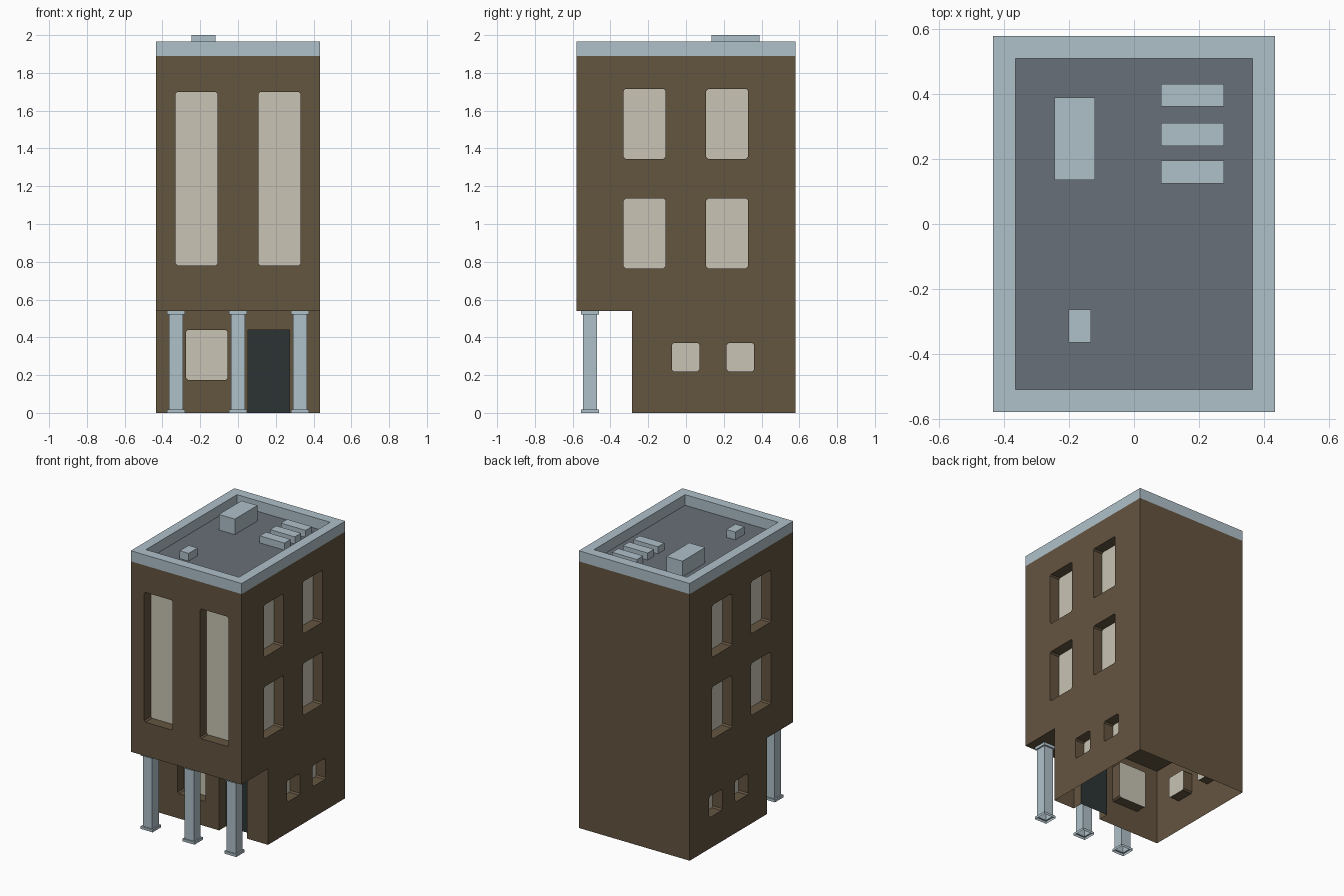
import bpy, bmesh

if "Cube" in bpy.data.objects:
    bpy.data.objects.remove(bpy.data.objects["Cube"])


def material(name, rgb):
    m = bpy.data.materials.new(name)
    m.diffuse_color = (*rgb, 1)
    m.use_nodes = True
    m.node_tree.nodes["Principled BSDF"].inputs["Base Color"].default_value = m.diffuse_color
    return m


BROWN = material("brown_wall", (0.127, 0.089, 0.051))
TRIM = material("pale_blue_trim", (0.429, 0.527, 0.584))
ROOF = material("grey_roof", (0.138, 0.162, 0.188))
PANE = material("cream_window", (0.578, 0.552, 0.456))
DOOR = material("dark_door", (0.025, 0.034, 0.034))

X, Y, MID, EAVE, TOP = 0.435, 0.58, 0.54, 1.89, 1.965
SHOP_Y, DEPTH = -0.285, 0.075


def finish(name, bm, mats):
    bmesh.ops.recalc_face_normals(bm, faces=bm.faces)
    me = bpy.data.meshes.new(name)
    bm.to_mesh(me)
    bm.free()
    for m in mats:
        me.materials.append(m)
    ob = bpy.data.objects.new(name, me)
    bpy.context.collection.objects.link(ob)
    return ob


def add_prism(bm, ring_a, ring_b):
    a = [bm.verts.new(p) for p in ring_a]
    b = [bm.verts.new(p) for p in ring_b]
    bm.faces.new(a)
    bm.faces.new(b[::-1])
    for i in range(len(a)):
        j = (i + 1) % len(a)
        bm.faces.new((a[i], b[i], b[j], a[j]))


def add_box(bm, x0, x1, y0, y1, z0, z1):
    r = [(x0, y0), (x1, y0), (x1, y1), (x0, y1)]
    add_prism(bm, [(*p, z0) for p in r], [(*p, z1) for p in r])


def outline(u0, u1, z0, z1, c=0.01):
    # opening with slightly clipped corners
    if c == 0:
        return [(u0, z0), (u1, z0), (u1, z1), (u0, z1)]
    return [(u0 + c, z0), (u1 - c, z0), (u1, z0 + c), (u1, z1 - c),
            (u1 - c, z1), (u0 + c, z1), (u0, z1 - c), (u0, z0 + c)]


def side_opening(bm, *o):
    for s in (-1, 1):
        pts = outline(*o)
        add_prism(bm, [(s * (X - DEPTH), u, z) for u, z in pts],
                  [(s * (X + 0.1), u, z) for u, z in pts])


def front_opening(bm, wall_y, *o):
    pts = outline(*o)
    add_prism(bm, [(u, wall_y + DEPTH, z) for u, z in pts],
              [(u, wall_y - 0.1, z) for u, z in pts])


def carve(ob, cutter_bm, wall_y):
    # cut the recesses, then colour their back faces
    cut = finish("opening_cutter", cutter_bm, [])
    mod = ob.modifiers.new("openings", 'BOOLEAN')
    mod.operation, mod.solver, mod.object = 'DIFFERENCE', 'EXACT', cut
    bpy.context.view_layer.objects.active = ob
    bpy.ops.object.modifier_apply(modifier=mod.name)
    bpy.data.objects.remove(cut)
    for p in ob.data.polygons:
        c, n = p.center, p.normal
        p.material_index = 0
        if abs(n.x) > 0.9 and abs(abs(c.x) - (X - DEPTH)) < 0.004:
            p.material_index = 1
        elif n.y < -0.9 and abs(c.y - wall_y - DEPTH) < 0.004:
            p.material_index = 2 if wall_y == SHOP_Y and c.x > 0 else 1
        elif n.z > 0.9 and c.z > EAVE - 0.01:
            p.material_index = 3


MATS = [BROWN, PANE, DOOR, ROOF]

# upper storeys with roof deck
bm = bmesh.new()
add_box(bm, -X, X, -Y, Y, MID, EAVE)
upper = finish("upper_storeys", bm, MATS)
cb = bmesh.new()
for y0 in (-0.33, 0.107):
    for z0 in (0.765, 1.345):
        side_opening(cb, y0, y0 + 0.221, z0, z0 + 0.37)
for x0 in (-0.33, 0.108):
    front_opening(cb, -Y, x0, x0 + 0.222, 0.78, 1.70)
carve(upper, cb, -Y)

# ground floor, set back and open underneath
bm = bmesh.new()
add_box(bm, -X, X, SHOP_Y, Y, 0, MID)
ground = finish("ground_floor", bm, MATS)
cb = bmesh.new()
for y0 in (-0.075, 0.215):
    side_opening(cb, y0, y0 + 0.146, 0.22, 0.37)
front_opening(cb, SHOP_Y, -0.275, -0.055, 0.175, 0.44)
front_opening(cb, SHOP_Y, 0.052, 0.272, -0.05, 0.44, 0)
carve(ground, cb, SHOP_Y)
bm = bmesh.new()
bm.from_mesh(ground.data)
ends = [f for f in bm.faces if abs(f.normal.z) > 0.9 and
        (f.calc_center_median().z < 0.001 or f.calc_center_median().z > MID - 0.001)]
bmesh.ops.delete(bm, geom=ends, context='FACES')
bm.to_mesh(ground.data)
bm.free()

# parapet ring around the roof
bm = bmesh.new()
w = 0.07
rings = []
for x, y, z in ((X, Y, EAVE), (X, Y, TOP), (X - w, Y - w, TOP), (X - w, Y - w, EAVE)):
    rings.append([bm.verts.new((sx * x, sy * y, z))
                  for sx, sy in ((-1, -1), (1, -1), (1, 1), (-1, 1))])
for k in range(4):
    a, b = rings[k], rings[(k + 1) % 4]
    for i in range(4):
        j = (i + 1) % 4
        bm.faces.new((a[i], a[j], b[j], b[i]))
finish("parapet", bm, [TRIM])

# square columns with base and cap, open underneath
for i, cx in enumerate((-0.328, 0, 0.328)):
    bm = bmesh.new()
    prev = None
    for r, z in ((0.047, 0), (0.047, 0.018), (0.037, 0.018),
                 (0.037, 0.52), (0.047, 0.52), (0.047, MID)):
        ring = [bm.verts.new((cx + sx * r, -0.508 + sy * r, z))
                for sx, sy in ((-1, -1), (1, -1), (1, 1), (-1, 1))]
        if prev:
            for k in range(4):
                j = (k + 1) % 4
                bm.faces.new((prev[k], prev[j], ring[j], ring[k]))
        prev = ring
    bm.faces.new(prev)
    finish(f"column_{i + 1}", bm, [TRIM])

# rooftop equipment
units = [("stair_housing", -0.245, -0.12, 0.135, 0.39, 2.0),
         ("small_vent", -0.202, -0.132, -0.365, -0.264, 1.945)]
units += [(f"roof_unit_{i + 1}", 0.083, 0.277, y, y + 0.07, 1.94)
          for i, y in enumerate((0.125, 0.241, 0.362))]
for name, x0, x1, y0, y1, z1 in units:
    bm = bmesh.new()
    add_box(bm, x0, x1, y0, y1, EAVE, z1)
    finish(name, bm, [TRIM])
